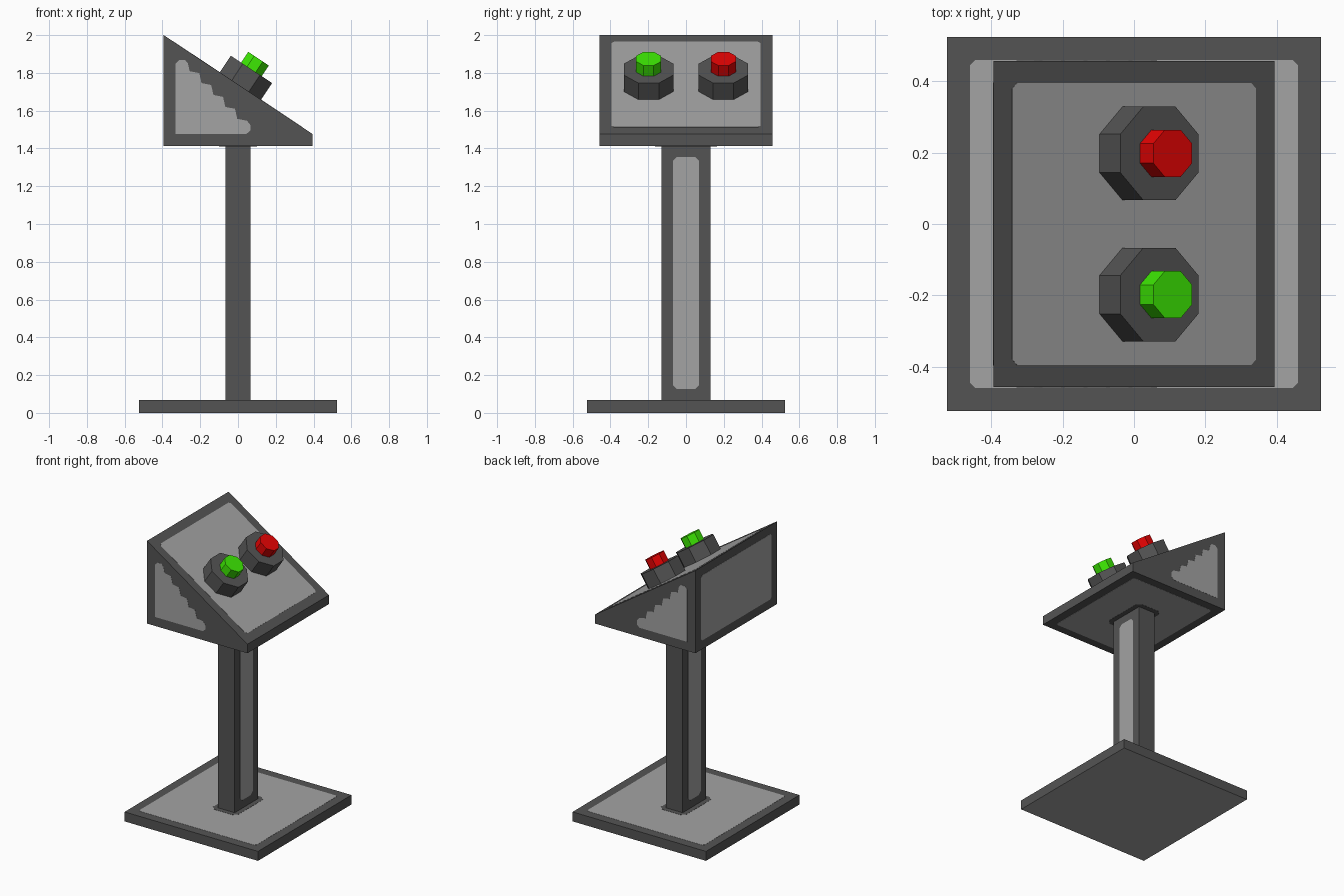
import bpy, bmesh, math
from mathutils import Vector, Matrix

if "Cube" in bpy.data.objects:
    bpy.data.objects.remove(bpy.data.objects["Cube"])


def srgb(r, g, b):
    return [max(0, ((c / 255 + 0.055) / 1.055)) ** 2.4 if c > 10 else c / 255 / 12.92
            for c in (r, g, b)] + [1]


def material(name, *rgb):
    m = bpy.data.materials.new(name)
    m.diffuse_color = srgb(*rgb)
    m.use_nodes = True
    m.node_tree.nodes["Principled BSDF"].inputs["Base Color"].default_value = m.diffuse_color
    return m


DARK = material("dark grey", 84, 84, 84)
LIGHT = material("light grey", 163, 163, 163)
RED = material("red", 229, 3, 3)
GREEN = material("green", 61, 232, 3)


def frame(origin, u, v):
    """Matrix whose local x, y, z are u, v and the outward normal."""
    u, v = Vector(u).normalized(), Vector(v).normalized()
    m = Matrix((u, v, u.cross(v))).transposed().to_4x4()
    m.translation = origin
    return m


def prism(name, pts, mat, z0, z1, fr=Matrix()):
    """Extrude a 2D outline from z0 to z1 in the given frame."""
    bm = bmesh.new()
    face = bm.faces.new([bm.verts.new((x, y, z0)) for x, y in pts])
    ext = bmesh.ops.extrude_face_region(bm, geom=[face])
    verts = [g for g in ext["geom"] if isinstance(g, bmesh.types.BMVert)]
    bmesh.ops.translate(bm, verts=verts, vec=(0, 0, z1 - z0))
    bmesh.ops.transform(bm, matrix=fr, verts=bm.verts)
    bmesh.ops.recalc_face_normals(bm, faces=bm.faces)
    me = bpy.data.meshes.new(name)
    bm.to_mesh(me)
    bm.free()
    me.materials.append(mat)
    ob = bpy.data.objects.new(name, me)
    bpy.context.collection.objects.link(ob)
    return ob


def rect(x0, x1, y0, y1, c=0.0):
    """Rectangle, optionally with clipped corners."""
    if not c:
        return [(x0, y0), (x1, y0), (x1, y1), (x0, y1)]
    return [(x0 + c, y0), (x1 - c, y0), (x1, y0 + c), (x1, y1 - c),
            (x1 - c, y1), (x0 + c, y1), (x0, y1 - c), (x0, y0 + c)]


def octagon(apothem):
    r = apothem / math.cos(math.pi / 8)
    return [(r * math.cos((i + 0.5) * math.pi / 4),
             r * math.sin((i + 0.5) * math.pi / 4)) for i in range(8)]


def panel(name, pts, fr, mat=LIGHT, h=0.001):
    return prism(name, pts, mat, -0.001, h, fr)


BASE, NECK, TOP, LIP = 0.067, 1.413, 2.0, 1.477
HX, HY = 0.394, 0.457

# Base (light underside), post and wedge head
base = prism("base", rect(-0.524, 0.524, -0.524, 0.524), DARK, 0, BASE)
base.data.materials.append(LIGHT)
for f in base.data.polygons:
    f.material_index = int(f.normal.z < -0.5)
prism("post", rect(-0.066, 0.066, -0.131, 0.131), DARK, BASE, NECK)
prism("head", [(-HX, NECK), (HX, NECK), (HX, LIP), (-HX, TOP)], DARK, -HY, HY,
      frame((0, 0, 0), (1, 0, 0), (0, 0, 1)))

# Light panels on the base top and head underside, with dark collars at the post
base_top = frame((0, 0, BASE), (1, 0, 0), (0, 1, 0))
head_under = frame((0, 0, NECK), (1, 0, 0), (0, -1, 0))
collar = rect(-0.1, 0.1, -0.165, 0.165, 0.03)
panel("base_panel", rect(-0.46, 0.46, -0.46, 0.46, 0.015), base_top)
panel("base_collar", collar, base_top, DARK, 0.002)
panel("head_under_panel", rect(-0.333, 0.333, -0.397, 0.397, 0.015), head_under)
panel("head_under_collar", collar, head_under, DARK, 0.002)

# Panels on the wide sides of the post
for s, side in ((1, "front"), (-1, "back")):
    panel(f"post_panel_{side}", rect(-0.07, 0.07, 0.126, 1.355, 0.022),
          frame((s * 0.066, 0, 0), (0, s, 0), (0, 0, 1)))

# Panel on the upright back of the head
panel("head_back_panel", rect(-0.397, 0.397, NECK + 0.062, TOP - 0.062, 0.015),
      frame((-HX, 0, 0), (0, -1, 0), (0, 0, 1)))

# Stepped triangular panels on the head sides
outline = [(-0.33, 1.477), (0.045, 1.477), (0.065, 1.495), (0.065, 1.525)]
for i in range(4, -1, -1):
    d = 0.063 * i
    outline += [(-0.205 + d, 1.799 - d), (-0.256 + d, 1.809 - d)]
outline += [(-0.265, 1.85), (-0.28, 1.868), (-0.31, 1.868), (-0.33, 1.85)]
for s, side in ((-1, "right"), (1, "left")):
    panel(f"head_side_panel_{side}", [(-s * x, z) for x, z in outline],
          frame((0, s * HY, 0), (-s, 0, 0), (0, 0, 1)))

# Sloping control face
slope = Vector((2 * HX, 0, LIP - TOP))
mid = Vector((0, 0, (TOP + LIP) / 2))
half = slope.length / 2 - 0.063
panel("control_panel", rect(-half, half, -0.395, 0.395, 0.015),
      frame(mid, slope, (0, 1, 0)))

# Octagonal housings and push buttons
for y, label, mat in ((-0.198, "green", GREEN), (0.198, "red", RED)):
    seat = frame(mid + slope * (0.0125 / slope.x) + Vector((0, y, 0)),
                 slope, (0, 1, 0))
    prism(f"{label}_button_housing", octagon(0.131), DARK, 0, 0.106, seat)
    prism(f"{label}_button", octagon(0.0655), mat, 0.106, 0.174, seat)
